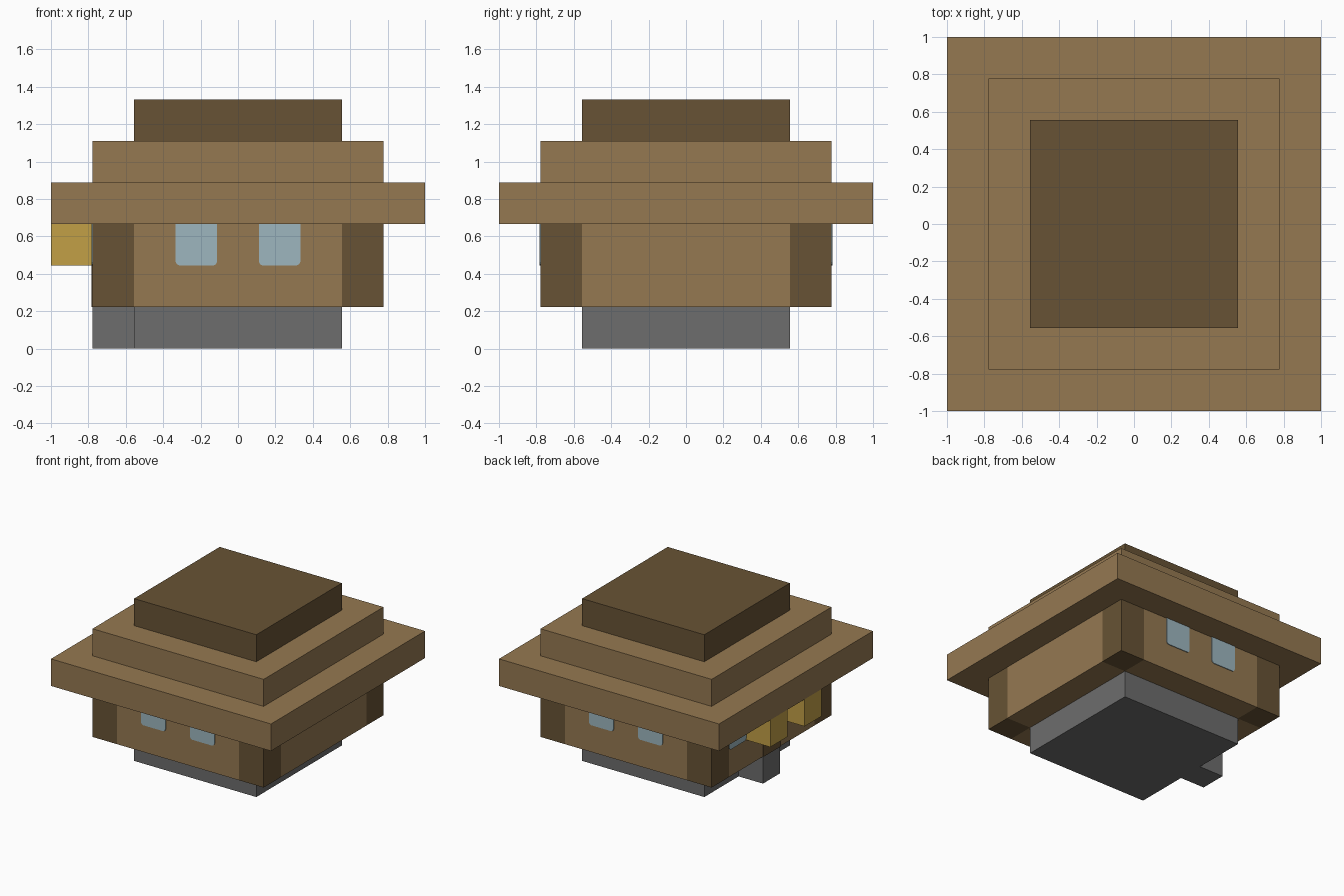
import bpy
import bmesh

U = 2 / 9          # one building block
PLATE = 0.006      # thickness of flush plates

old = bpy.data.objects.get("Cube")
if old:
    bpy.data.objects.remove(old, do_unlink=True)


def material(name, r, g, b):
    mat = bpy.data.materials.new(name)
    mat.use_nodes = True
    mat.diffuse_color = (r, g, b, 1)
    node = next(n for n in mat.node_tree.nodes if n.type == 'BSDF_PRINCIPLED')
    node.inputs["Base Color"].default_value = (r, g, b, 1)
    node.inputs["Roughness"].default_value = 0.8
    return mat


tan = material("tan planks", 0.30, 0.19, 0.083)
brown = material("dark brown wood", 0.137, 0.086, 0.035)
stone = material("grey stone", 0.153, 0.153, 0.153)
glass = material("pale blue glass", 0.34, 0.47, 0.52)
gold = material("lantern yellow", 0.54, 0.35, 0.062)


def prism(name, outline, direction, mat):
    """Extrude a flat outline of 3D points along a direction."""
    bm = bmesh.new()
    face = bm.faces.new([bm.verts.new(p) for p in outline])
    extruded = bmesh.ops.extrude_face_region(bm, geom=[face])["geom"]
    moved = [g for g in extruded if isinstance(g, bmesh.types.BMVert)]
    bmesh.ops.translate(bm, verts=moved, vec=direction)
    bmesh.ops.recalc_face_normals(bm, faces=bm.faces)
    mesh = bpy.data.meshes.new(name)
    bm.to_mesh(mesh)
    bm.free()
    mesh.materials.append(mat)
    obj = bpy.data.objects.new(name, mesh)
    bpy.context.collection.objects.link(obj)
    return obj


def block(name, centre, size, mat):
    """Box in block units; centre gives x, y and the bottom z."""
    x, y, z = (c * U for c in centre)
    hx, hy, h = size[0] * U / 2, size[1] * U / 2, size[2] * U
    outline = [(x + a * hx, y + b * hy, z)
               for a, b in ((-1, -1), (1, -1), (1, 1), (-1, 1))]
    return prism(name, outline, (0, 0, h), mat)


# Stone base and doorstep
block("stone_base", (0, 0, 0), (5, 5, 1), stone)
block("doorstep", (-3, 0, 0), (1, 1, 1), stone)

# Plank walls: a plus-shaped plan that leaves the corners for the posts
o, i = 3.5 * U, 2.5 * U
plan = [(i, -o), (i, -i), (o, -i), (o, i), (i, i), (i, o),
        (-i, o), (-i, i), (-o, i), (-o, -i), (-i, -i), (-i, -o)]
prism("plank_walls", [(x, y, U) for x, y in plan], (0, 0, 2 * U), tan)

# Corner posts
for sx, side in ((-1, "right"), (1, "left")):
    for sy, end in ((-1, "front"), (1, "back")):
        block(f"corner_post_{end}_{side}", (3 * sx, 3 * sy, 1), (1, 1, 2), brown)

# Stepped roof
block("roof_eaves", (0, 0, 3), (9, 9, 1), tan)
block("roof_middle", (0, 0, 4), (7, 7, 1), tan)
block("roof_cap", (0, 0, 5), (5, 5, 1), brown)


# Windows: thin plates with clipped lower corners
def window_profile(centre):
    a, c = U / 2, 0.02
    low, high = 2 * U, 3 * U
    return [(centre + s, z) for s, z in
            ((-a, high), (-a, low + c), (-a + c / 3, low + c / 3), (-a + c, low),
             (a - c, low), (a - c / 3, low + c / 3), (a, low + c), (a, high))]


for s, side in ((-1, "right"), (1, "left")):
    profile = window_profile(s * U)
    for d, end in ((-1, "front"), (1, "back")):
        prism(f"window_{end}_{side}", [(x, d * o, z) for x, z in profile],
              (0, d * PLATE, 0), glass)

# Entrance side: windows, hanging lanterns and door
for s, end in ((-1, "front"), (1, "back")):
    prism(f"entrance_window_{end}", [(-o, y, z) for y, z in window_profile(2 * s * U)],
          (-PLATE, 0, 0), glass)
    block(f"lantern_{end}", (-4, s, 2), (1, 1, 1), gold)

h = U / 2
prism("door", [(-o, -h, U), (-o, h, U), (-o, h, 3 * U), (-o, -h, 3 * U)],
      (-PLATE, 0, 0), brown)
